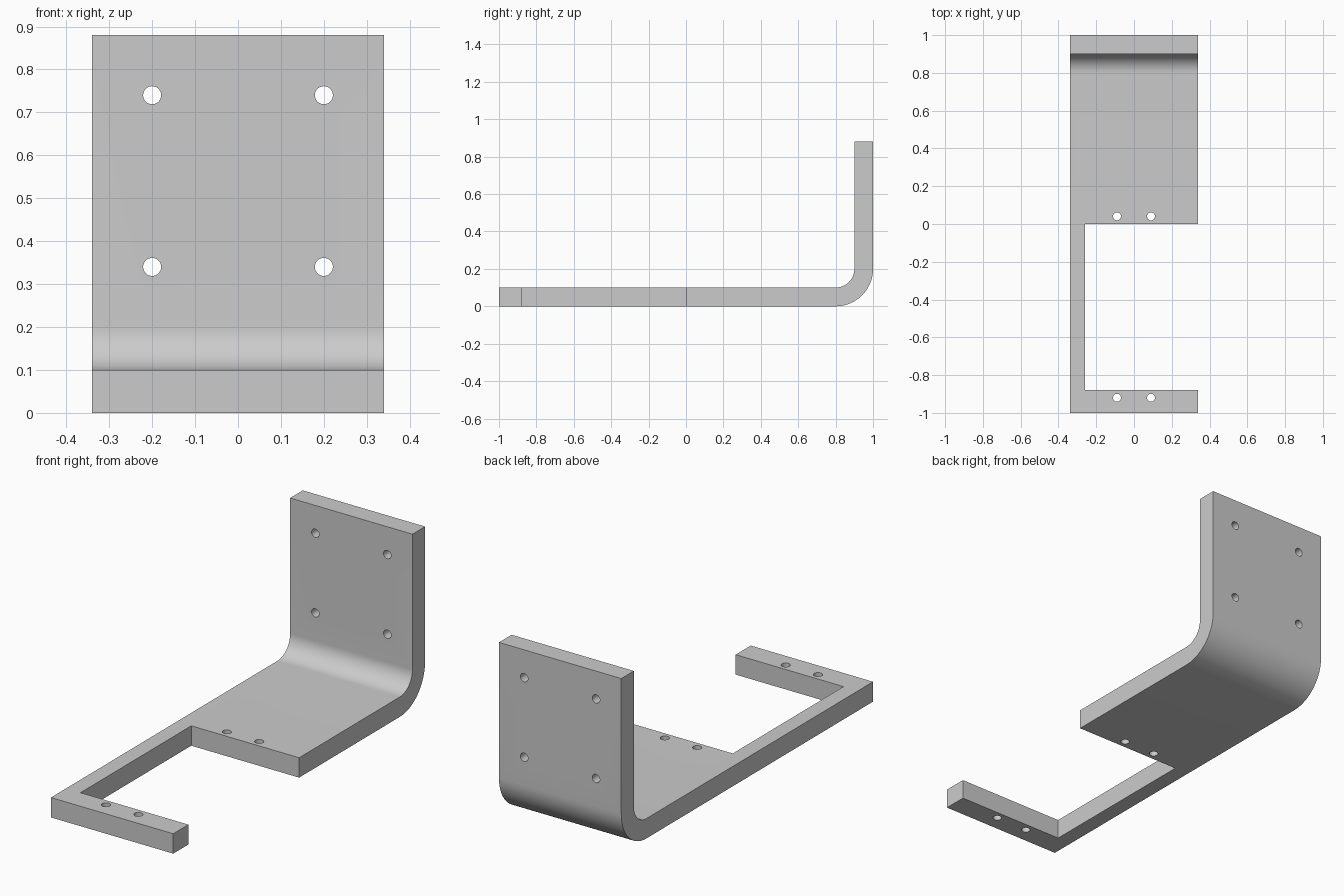
import bpy, bmesh, math
from mathutils import Matrix

if "Cube" in bpy.data.objects:
    bpy.data.objects.remove(bpy.data.objects["Cube"])

HALF_W, HEIGHT, T = 0.34, 0.88, 0.1
HOLE_R = 0.021

metal = bpy.data.materials.new("plain grey metal")
metal.use_nodes = True
grey = (0.6, 0.6, 0.6, 1)
metal.diffuse_color = grey
metal.node_tree.nodes["Principled BSDF"].inputs["Base Color"].default_value = grey


def make_object(name, bm):
    bmesh.ops.recalc_face_normals(bm, faces=bm.faces)
    mesh = bpy.data.meshes.new(name)
    bm.to_mesh(mesh)
    bm.free()
    mesh.materials.append(metal)
    obj = bpy.data.objects.new(name, mesh)
    bpy.context.collection.objects.link(obj)
    return obj


def bend(radius, steps=20):
    """Quarter arc from the flat plate up into the upright plate."""
    angles = [math.pi / 2 * i / steps for i in range(steps + 1)]
    return [(0.8 + radius * math.sin(a), 0.2 - radius * math.cos(a)) for a in angles]


# Bent plate: L-shaped side profile extruded across the width
profile = [(-1, 0)] + bend(0.2) + [(1, HEIGHT), (1 - T, HEIGHT)] + bend(0.1)[::-1] + [(-1, T)]
bm = bmesh.new()
face = bm.faces.new([bm.verts.new((-HALF_W, y, z)) for y, z in profile])
side = bmesh.ops.extrude_face_region(bm, geom=[face])["geom"]
bmesh.ops.translate(bm, vec=(2 * HALF_W, 0, 0),
                    verts=[v for v in side if isinstance(v, bmesh.types.BMVert)])
bracket = make_object("bent_bracket", bm)

# Open window that leaves a narrow side arm and a front bar
bm = bmesh.new()
bmesh.ops.create_cube(bm, size=1, matrix=Matrix.Translation((0.24, -0.44, 0.05))
                      @ Matrix.Diagonal((1, 0.88, 1, 1)))
cutters = [make_object("window_cutter", bm)]

# Screw holes: two per bar edge, four in the upright plate
bm = bmesh.new()
places = [Matrix.Translation((x, y, T / 2)) for x in (-0.09, 0.09) for y in (-0.92, 0.04)]
places += [Matrix.Translation((x, 1 - T / 2, z)) @ Matrix.Rotation(math.pi / 2, 4, "X")
           for x in (-0.2, 0.2) for z in (0.34, 0.74)]
for place in places:
    bmesh.ops.create_cone(bm, cap_ends=True, segments=32, radius1=HOLE_R,
                          radius2=HOLE_R, depth=0.2, matrix=place)
cutters.append(make_object("hole_cutter", bm))

bpy.ops.object.select_all(action="DESELECT")
bracket.select_set(True)
bpy.context.view_layer.objects.active = bracket
for cutter in cutters:
    mod = bracket.modifiers.new(cutter.name, "BOOLEAN")
    mod.operation, mod.solver, mod.object = "DIFFERENCE", "EXACT", cutter
    bpy.ops.object.modifier_apply(modifier=mod.name)
    bpy.data.objects.remove(cutter)

bpy.ops.object.shade_smooth_by_angle(angle=math.radians(30))
